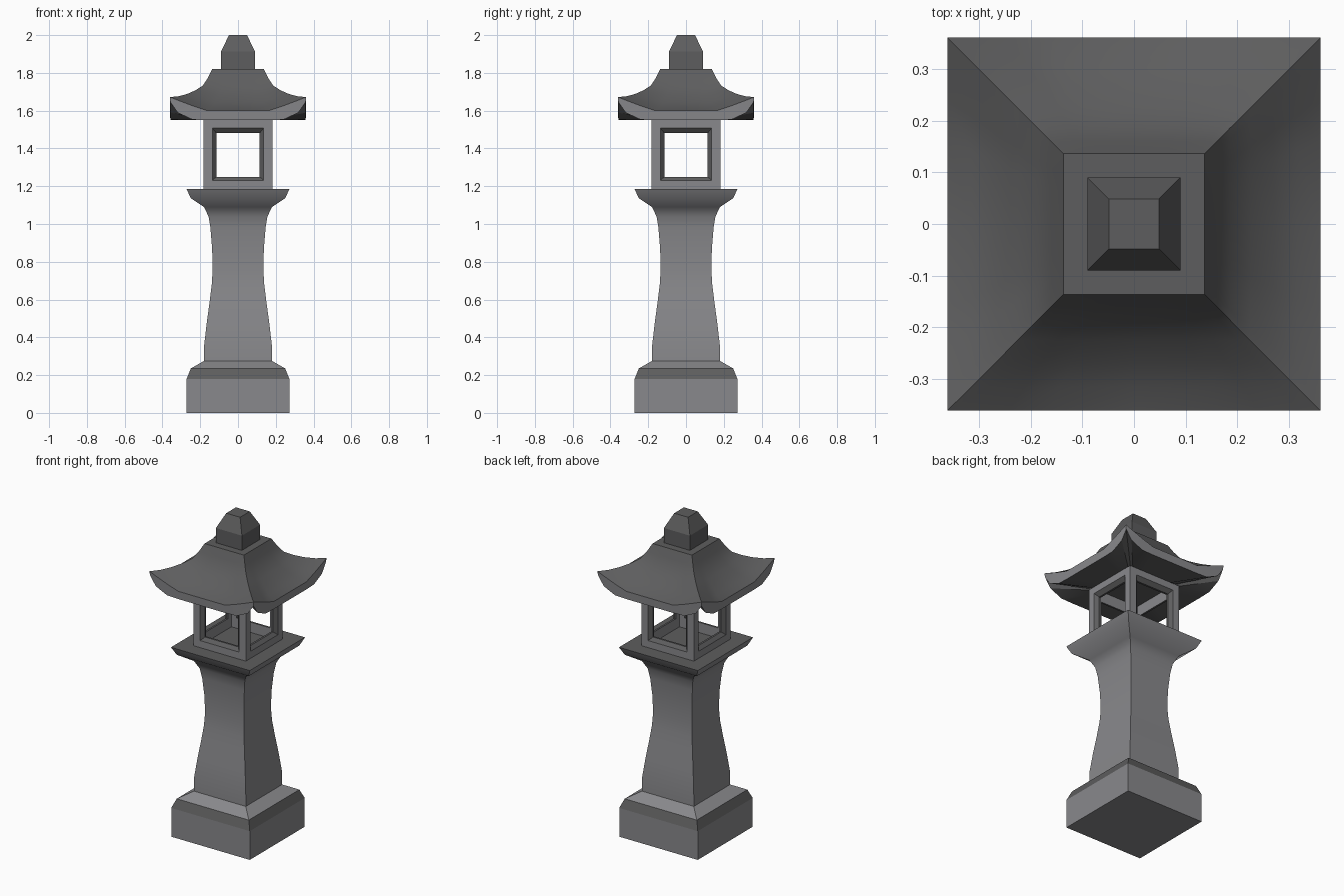
import bpy, bmesh, math
from mathutils import Matrix

if "Cube" in bpy.data.objects:
    bpy.data.objects.remove(bpy.data.objects["Cube"])


def material(name, color):
    m = bpy.data.materials.new(name)
    m.diffuse_color = (*color, 1)
    m.use_nodes = True
    m.node_tree.nodes["Principled BSDF"].inputs["Base Color"].default_value = m.diffuse_color
    return m


LIGHT, DARK = 0, 1
MATS = [material("light_stone", (0.25, 0.25, 0.262)),
        material("dark_stone", (0.11, 0.11, 0.112))]


def finish(name, bm, smooth=None):
    bmesh.ops.remove_doubles(bm, verts=bm.verts, dist=0.0002)
    bmesh.ops.recalc_face_normals(bm, faces=bm.faces)
    me = bpy.data.meshes.new(name)
    bm.to_mesh(me)
    bm.free()
    ob = bpy.data.objects.new(name, me)
    bpy.context.collection.objects.link(ob)
    for m in MATS:
        me.materials.append(m)
    if smooth:
        bpy.ops.object.select_all(action='DESELECT')
        ob.select_set(True)
        bpy.context.view_layer.objects.active = ob
        bpy.ops.object.shade_smooth_by_angle(angle=math.radians(smooth))
    return ob


def bridge(bm, a, b, mat):
    """Join two closed rings of vertices with quads."""
    n = len(a)
    for i in range(n):
        j = (i + 1) % n
        bm.faces.new((a[i], a[j], b[j], b[i])).material_index = mat


def square(bm, h, z):
    return [bm.verts.new((x * h, y * h, z)) for x, y in ((-1, -1), (1, -1), (1, 1), (-1, 1))]


def tower(name, profile, bands, top, smooth=None):
    """Square section swept up a (half width, height) profile."""
    bm = bmesh.new()
    rings = [square(bm, h, z) for h, z in profile]
    for a, b, mat in zip(rings, rings[1:], bands):
        bridge(bm, a, b, mat)
    bm.faces.new(rings[0][::-1]).material_index = bands[0]
    bm.faces.new(rings[-1]).material_index = top
    return finish(name, bm, smooth)


# Stepped base block with a dark chamfer band
tower("base", [(.272, 0), (.272, .18), (.25, .235), (.18, .275)],
      [LIGHT, DARK, LIGHT], LIGHT)

# Waisted shaft flaring into the platform
shaft = [(.18, .27), (.179, .36), (.165, .48), (.15, .59), (.139, .68), (.134, .76),
         (.137, .87), (.146, .98), (.156, 1.04), (.18, 1.09), (.25, 1.137), (.273, 1.186)]
tower("shaft_and_platform", shaft, [LIGHT] * 11, DARK, 40)

# Light chamber: four walls with bevelled dark window surrounds
bm = bmesh.new()
OUT, INN = .182, .15


def wall_ring(depth, half, z0, z1, rot):
    return [bm.verts.new(rot @ v) for v in
            (Matrix.Translation((x, -depth, z)).to_translation()
             for x, z in ((-half, z0), (half, z0), (half, z1), (-half, z1)))]


for k in range(4):
    rot = Matrix.Rotation(k * math.pi / 2, 3, 'Z')
    outer = wall_ring(OUT, OUT, 1.186, 1.55, rot)
    frame = wall_ring(OUT, .136, 1.23, 1.507, rot)
    opening = wall_ring(OUT - .02, .115, 1.25, 1.482, rot)
    inner_open = wall_ring(INN, .115, 1.25, 1.482, rot)
    inner = wall_ring(INN, INN, 1.186, 1.55, rot)
    bridge(bm, outer, frame, LIGHT)
    bridge(bm, frame, opening, DARK)
    bridge(bm, opening, inner_open, DARK)
    bridge(bm, inner_open, inner, LIGHT)
finish("light_chamber", bm)

# Roof: concave hips with upturned corners and a pale eave edge
STEPS = [-1, -.89, -.67, -.45, 0, .45, .67, .89]


def roof_ring(bm, h, z_corner, sag, power=1.1):
    ring = []
    for k in range(4):
        rot = Matrix.Rotation(k * math.pi / 2, 3, 'Z')
        for t in STEPS:
            lift = max(0, (abs(t) - .45) / .55) ** power
            v = bm.verts.new((t * h, -h, z_corner - sag * (1 - lift)))
            v.co = rot @ v.co
            ring.append(v)
    return ring


bm = bmesh.new()
under = roof_ring(bm, .15, 1.55, 0)
eave_low = roof_ring(bm, .358, 1.645, .095, 4)
bridge(bm, under, eave_low, DARK)
top_rings = [roof_ring(bm, *p) for p in
             ((.361, 1.672, .072), (.315, 1.676, .058), (.27, 1.688, .043),
              (.225, 1.708, .025), (.186, 1.733, .012), (.16, 1.773, .004), (.136, 1.82, 0))]
bridge(bm, eave_low, top_rings[0], LIGHT)
for a, b in zip(top_rings, top_rings[1:]):
    bridge(bm, a, b, DARK)
bm.faces.new(top_rings[-1]).material_index = DARK
bm.faces.new(under[::-1]).material_index = DARK
finish("roof", bm, 24)

# Finial block with tapered cap
tower("finial", [(.09, 1.815), (.09, 1.912), (.048, 2.0)], [DARK, DARK], DARK)
